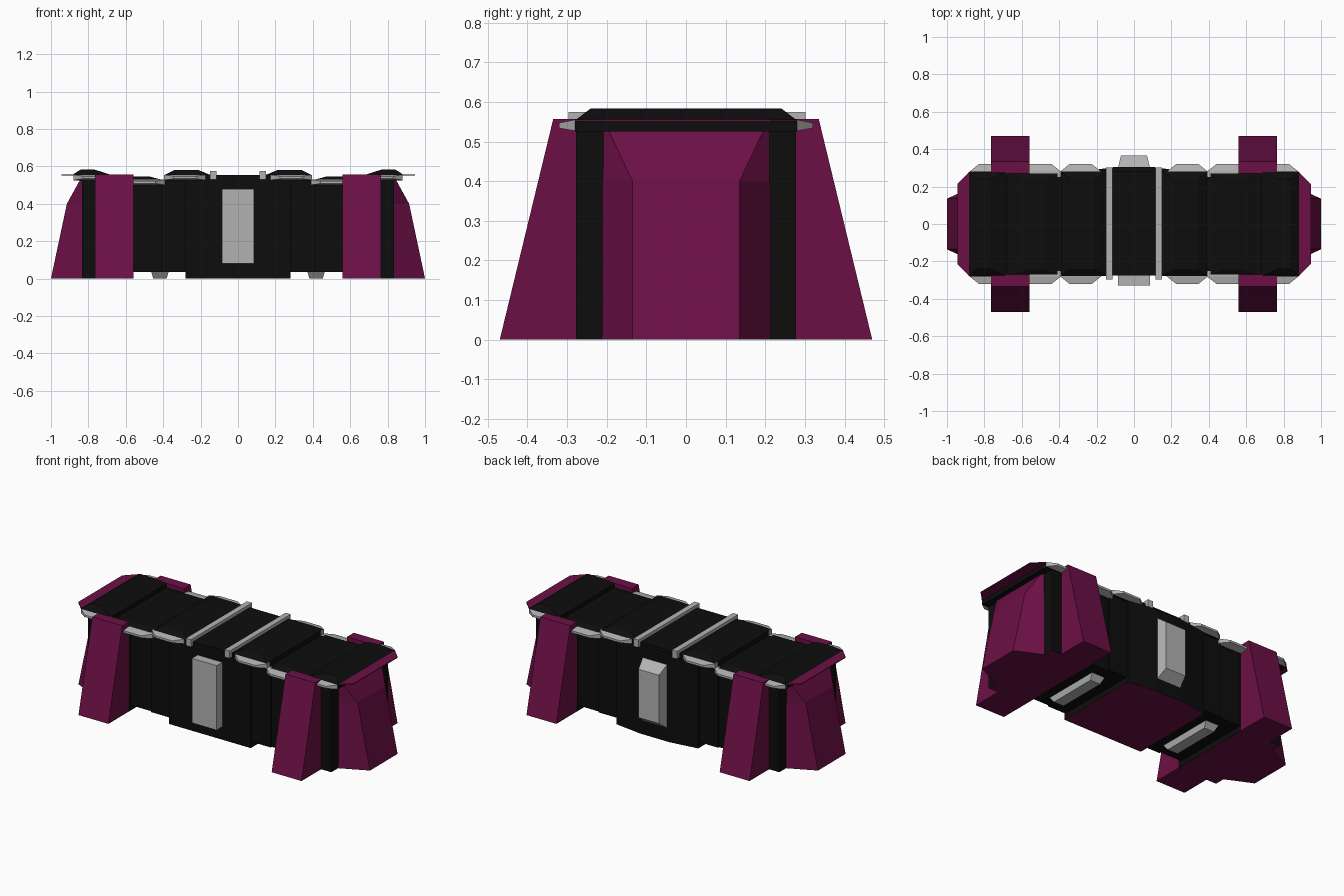
import bpy, bmesh

if "Cube" in bpy.data.objects:
    bpy.data.objects.remove(bpy.data.objects["Cube"])


def material(name, rgb):
    m = bpy.data.materials.new(name)
    m.diffuse_color = (*rgb, 1)
    m.use_nodes = True
    m.node_tree.nodes["Principled BSDF"].inputs["Base Color"].default_value = m.diffuse_color
    return m


BLACK = material("black", (0.004, 0.004, 0.004))
PURPLE = material("dark purple", (0.15, 0.005, 0.06))
GREY = material("light grey", (0.45, 0.45, 0.45))


def loft(name, a, b, mat, bottom=None):
    """Solid between two matching loops; optional colour for downward faces."""
    bm = bmesh.new()
    va = [bm.verts.new(p) for p in a]
    vb = [bm.verts.new(p) for p in b]
    n = len(va)
    bm.faces.new(va)
    bm.faces.new(vb[::-1])
    for i in range(n):
        j = (i + 1) % n
        bm.faces.new((va[i], vb[i], vb[j], va[j]))
    bmesh.ops.recalc_face_normals(bm, faces=bm.faces[:])
    me = bpy.data.meshes.new(name)
    me.materials.append(mat)
    if bottom:
        me.materials.append(bottom)
        bm.normal_update()
        for f in bm.faces:
            f.material_index = 1 if f.normal.z < -0.9 else 0
    bm.to_mesh(me)
    bm.free()
    ob = bpy.data.objects.new(name, me)
    bpy.context.collection.objects.link(ob)
    return ob


def rect(x0, x1, y0, y1, z):
    return [(x0, y0, z), (x1, y0, z), (x1, y1, z), (x0, y1, z)]


def box(name, x0, x1, y0, y1, z0, z1, mat, bottom=None):
    return loft(name, rect(x0, x1, y0, y1, z0), rect(x0, x1, y0, y1, z1), mat, bottom)


# Central body, with a slight bulge at the back
plan = [(-0.28, -0.275), (0.28, -0.275), (0.28, 0.28), (0.1, 0.305), (-0.1, 0.305), (-0.28, 0.28)]
loft("centre_body", [(x, y, 0) for x, y in plan], [(x, y, 0.53) for x, y in plan], BLACK, PURPLE)
box("centre_roof", -0.39, 0.39, -0.275, 0.28, 0.525, 0.555, BLACK)

# Side panels on front and back
box("front_panel", -0.085, 0.085, -0.33, -0.27, 0.08, 0.48, GREY)
loft("back_panel",
     [(-0.085, 0.30, 0.08), (0.085, 0.30, 0.08), (0.085, 0.30, 0.48), (-0.085, 0.30, 0.48)],
     [(-0.07, 0.365, 0.13), (0.07, 0.365, 0.13), (0.07, 0.365, 0.43), (-0.07, 0.365, 0.43)], GREY)


def trim(name, s, t, x0, x1, z):
    """Tapered grey clip on the roof edge."""
    a, b = sorted((s * x0, s * x1))
    loft(name,
         [(a, t * 0.25, z), (b, t * 0.25, z), (b, t * 0.25, z + 0.028), (a, t * 0.25, z + 0.028)],
         [(a, t * 0.28, z), (b, t * 0.28, z), (b, t * 0.28, z + 0.028), (a, t * 0.28, z + 0.028)], GREY)
    loft(name + "_tip",
         [(a, t * 0.28, z), (b, t * 0.28, z), (b, t * 0.28, z + 0.028), (a, t * 0.28, z + 0.028)],
         [(a + 0.05, t * 0.32, z + 0.007), (b - 0.05, t * 0.32, z + 0.007),
          (b - 0.05, t * 0.32, z + 0.02), (a + 0.05, t * 0.32, z + 0.02)], GREY)


for s, side in ((-1, "left"), (1, "right")):
    def sbox(name, x0, x1, y0, y1, z0, z1, mat, bottom=None):
        a, b = sorted((s * x0, s * x1))
        return box(f"{side}_{name}", a, b, y0, y1, z0, z1, mat, bottom)

    def hump(name, x0, x1, t0, t1, z0, z1, z2=None):
        loft(f"{side}_{name}", rect(s * x0, s * x1, -0.278, 0.278, z0),
             [(s * t0, -0.24, z1), (s * t1, -0.24, z2 or z1),
              (s * t1, 0.24, z2 or z1), (s * t0, 0.24, z1)], BLACK)

    # Middle and end body sections
    sbox("middle_body_inner", 0.27, 0.41, -0.265, 0.27, 0.035, 0.525, BLACK)
    sbox("middle_body_outer", 0.41, 0.57, -0.255, 0.26, 0.035, 0.52, BLACK)
    sbox("end_body", 0.56, 0.835, -0.278, 0.278, 0, 0.53, BLACK, PURPLE)

    # Stepped roof plates
    hump("inner_roof_plate", 0.15, 0.39, 0.21, 0.34, 0.555, 0.58)
    sbox("middle_roof", 0.39, 0.68, -0.265, 0.265, 0.50, 0.525, BLACK)
    hump("middle_roof_plate", 0.39, 0.68, 0.47, 0.56, 0.524, 0.545)
    sbox("end_roof", 0.68, 0.88, -0.28, 0.28, 0.525, 0.555, BLACK)
    hump("end_roof_plate", 0.68, 0.885, 0.77, 0.84, 0.555, 0.584)

    # Thin overhanging flap at the end
    flap = [(0.86, -0.28), (0.88, -0.28), (0.945, -0.215), (0.945, 0.215), (0.88, 0.28), (0.86, 0.28)]
    loft(f"{side}_end_flap", [(s * x, y, 0.551) for x, y in flap],
         [(s * x, y, 0.556) for x, y in flap], PURPLE)

    # End buttress, lower and upper parts
    def ring(xo, yo, yi, z):
        return [(s * 0.83, -yi, z), (s * xo, -yo, z), (s * xo, yo, z), (s * 0.83, yi, z)]
    loft(f"{side}_end_buttress_lower", ring(1.0, 0.135, 0.215, 0), ring(0.915, 0.135, 0.215, 0.4), PURPLE)
    loft(f"{side}_end_buttress_upper", ring(0.915, 0.135, 0.215, 0.4), ring(0.845, 0.195, 0.215, 0.527), PURPLE)

    # Raised strap across the roof
    sbox("roof_strap", 0.115, 0.15, -0.297, 0.302, 0.53, 0.575, GREY)

    # Runner under the body
    a, b = sorted((s * 0.37, s * 0.465))
    loft(f"{side}_runner", rect(a, b, -0.19, 0.19, 0.04), rect(a + 0.012, b - 0.012, -0.16, 0.16, 0.0), GREY)

    for t, end in ((-1, "front"), (1, "back")):
        # Sloping side buttress
        prof = [(0.27, 0), (0.47, 0), (0.335, 0.557), (0.27, 0.557)]
        loft(f"{side}_{end}_buttress", [(s * 0.56, t * y, z) for y, z in prof],
             [(s * 0.765, t * y, z) for y, z in prof], PURPLE)
        # Roof edge trims
        trim(f"{side}_{end}_inner_trim", s, t, 0.175, 0.395, 0.527)
        trim(f"{side}_{end}_middle_trim", s, t, 0.39, 0.67, 0.501)
        trim(f"{side}_{end}_end_trim", s, t, 0.68, 0.88, 0.527)
